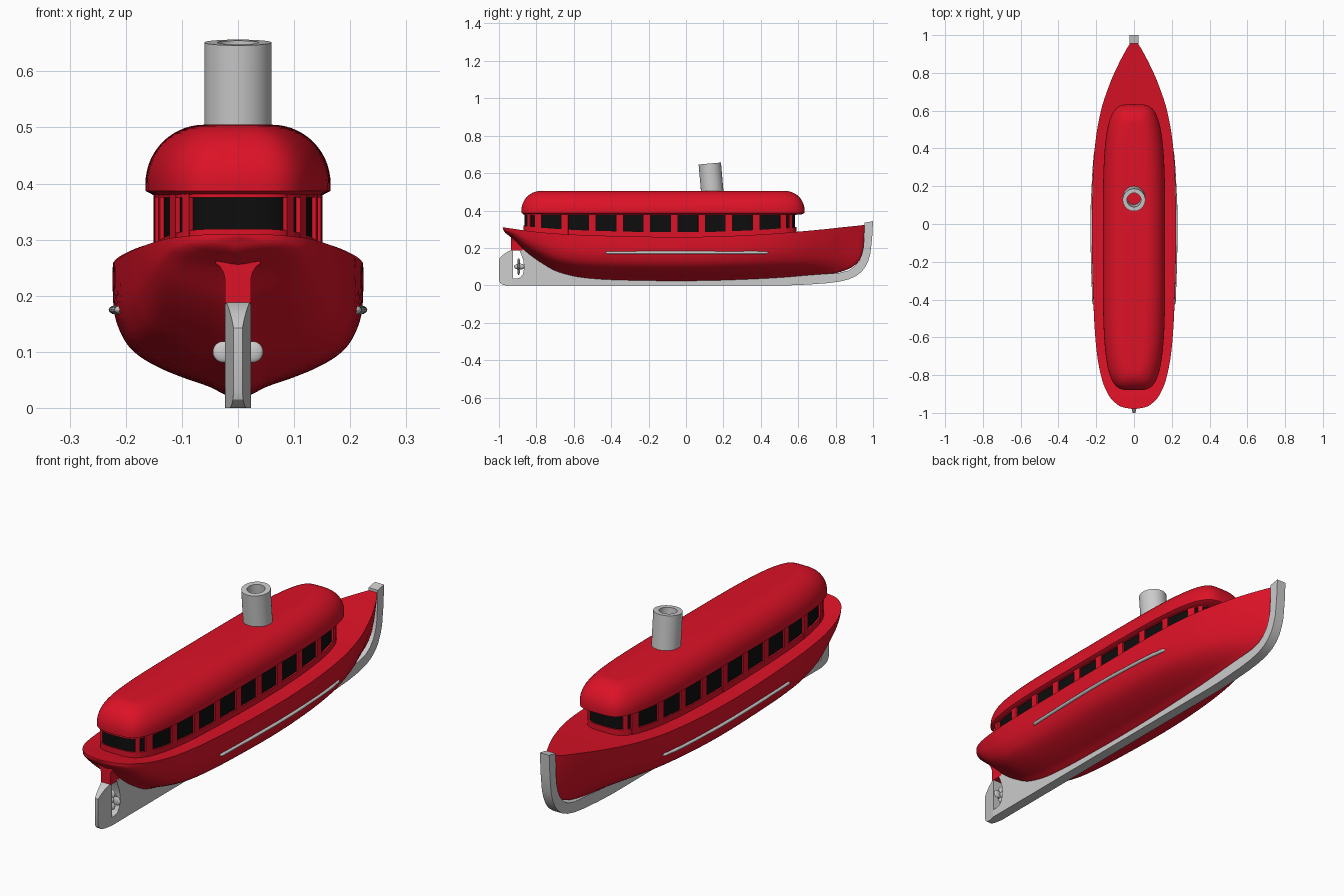
import bpy, bmesh, math
from mathutils import Vector, Matrix

if "Cube" in bpy.data.objects:
    bpy.data.objects.remove(bpy.data.objects["Cube"])


def material(name, rgb):
    m = bpy.data.materials.new(name)
    m.diffuse_color = (*rgb, 1)
    m.use_nodes = True
    m.node_tree.nodes["Principled BSDF"].inputs["Base Color"].default_value = m.diffuse_color
    return m


RED = material("red_paint", (0.72, 0.006, 0.02))
BLACK = material("dark_glass", (0.004, 0.004, 0.004))


def finish(name, bm, mat=None, angle=35):
    bmesh.ops.remove_doubles(bm, verts=bm.verts, dist=1e-5)
    bmesh.ops.recalc_face_normals(bm, faces=bm.faces)
    me = bpy.data.meshes.new(name)
    bm.to_mesh(me)
    bm.free()
    ob = bpy.data.objects.new(name, me)
    bpy.context.collection.objects.link(ob)
    if mat:
        me.materials.append(mat)
    bpy.ops.object.select_all(action='DESELECT')
    ob.select_set(True)
    bpy.context.view_layer.objects.active = ob
    bpy.ops.object.shade_smooth_by_angle(angle=math.radians(angle))
    return ob


def loft(name, rings, mat=None, caps=True, angle=35):
    bm = bmesh.new()
    vs = [[bm.verts.new(p) for p in r] for r in rings]
    n = len(vs[0])
    for a, b in zip(vs, vs[1:]):
        for i in range(n):
            j = (i + 1) % n
            bm.faces.new((a[i], a[j], b[j], b[i]))
    if caps:
        bm.faces.new(vs[0])
        bm.faces.new(vs[-1])
    return finish(name, bm, mat, angle)


def interp(table, t):
    """Smooth (Hermite) interpolation of table rows (t, values...)."""
    n = len(table)
    i = next((k for k in range(n - 2) if t < table[k + 1][0]), n - 2)

    def slope(k, c):
        a, b = table[max(k - 1, 0)], table[min(k + 1, n - 1)]
        return (b[c] - a[c]) / (b[0] - a[0])
    p, q = table[i], table[i + 1]
    h = q[0] - p[0]
    u = (t - p[0]) / h
    return [(2*u**3 - 3*u*u + 1) * p[c] + (u**3 - 2*u*u + u) * h * slope(i, c)
            + (3*u*u - 2*u**3) * q[c] + (u**3 - u*u) * h * slope(i + 1, c)
            for c in range(1, len(p))]


# Hull: y, half width, deck height, bottom height, V-shape amount
STATIONS = [
    (-.98, .004, .31, .306, 0), (-.97, .06, .309, .285, 0), (-.95, .095, .306, .268, 0),
    (-.92, .125, .302, .243, .1), (-.86, .157, .293, .18, .2), (-.78, .18, .284, .12, .2),
    (-.68, .197, .276, .065, .1), (-.52, .21, .268, .032, 0), (-.2, .221, .26, .02, 0),
    (.1, .222, .26, .02, 0), (.4, .208, .272, .03, .1), (.6, .175, .287, .042, .35),
    (.75, .125, .301, .057, .65), (.85, .08, .312, .08, .9), (.92, .043, .319, .125, 1),
    (.95, .024, .323, .2, 1), (.96, .015, .325, .3, 1)]
SECTION = [(0, 0, 0), (1, .1, .02), (2, .23, .08), (3, .4, .135), (4, .59, .205), (5, .76, .29),
           (6, .87, .38), (7, .94, .49), (8, .985, .62), (9, 1, .8), (10, 1, 1)]


def hull_ring(y):
    w, d, k, v = interp(STATIONS, y)
    half = []
    for i in range(41):
        xf, s = interp(SECTION, i / 4)
        s = max(s, 0)
        xf = xf * (1 - v) + s ** .55 * v
        half.append((w * xf, k + (d - k) * s))
    return [Vector((-x, y, z)) for x, z in half[:0:-1]] + [Vector((x, y, z)) for x, z in half]


ys = [a[0] + (b[0] - a[0]) * i / 5 for a, b in zip(STATIONS, STATIONS[1:]) for i in range(5)]
loft("hull", [hull_ring(y) for y in ys + [.96]], RED)


def sheer(y):
    return interp(STATIONS, y)[1]


# Red stern post with flared top
loft("stern_post", [[(-w, -.935, z), (w, -.935, z), (w, -.875, z), (-w, -.875, z)]
                    for w, z in [(.023, .185), (.023, .23), (.026, .242), (.032, .252), (.04, .258), (.04, .272)]],
     RED)


def plate(name, profile, half):
    """Side profile in (y, z) given thickness 2*half(y)."""
    return loft(name, [[(s * half(y), y, z) for y, z in profile] for s in (-1, 1)], angle=30)


# Keel and stem, with the propeller opening cut into its aft edge
plate("keel", [
    (-.93, 0), (.55, 0), (.65, .004), (.75, .011), (.82, .02), (.87, .032), (.91, .05), (.94, .074),
    (.96, .1), (.976, .135), (.986, .17), (.995, .25), (1, .343), (.955, .335), (.952, .25),
    (.948, .2), (.94, .165), (.925, .13), (.9, .1), (.87, .08), (.82, .067), (.6, .05), (0, .035),
    (-.52, .042), (-.68, .075), (-.785, .132), (-.85, .18), (-.9, .21), (-.885, .175), (-.87, .135),
    (-.865, .095), (-.872, .06), (-.885, .043), (-.9, .037), (-.93, .035)], lambda y: .023)

# Rudder tapering to its trailing edge
plate("rudder", [(-.925, 0), (-.925, .19), (-.94, .187), (-.965, .173), (-.985, .158), (-1, .143),
                 (-1, .03), (-.995, .015), (-.982, .004), (-.965, 0)],
      lambda y: .008 + (y + 1) / .075 * .015)

# Propeller
bm = bmesh.new()
parts = [((0, -.89, .1), (.016, .03, .016))]
for i in range(4):
    c, s = round(math.cos(i * math.pi / 2)), round(math.sin(i * math.pi / 2))
    parts.append(((.026 * c, -.895, .1 + .026 * s), (.019, .007, .019)))
for loc, scale in parts:
    bmesh.ops.create_uvsphere(bm, u_segments=20, v_segments=12, radius=1,
                              matrix=Matrix.LocRotScale(Vector(loc), None, Vector(scale)))
finish("propeller", bm)

# Rubbing strakes along both sides
for side, label in ((-1, "left"), (1, "right")):
    rings = []
    for i in range(41):
        u = -math.cos(math.pi * i / 40)
        y = .005 + .437 * u
        x = max((p for p in hull_ring(y) if p.x > 0), key=lambda p: -abs(p.z - .175)).x
        r = max(1e-3, min(1, math.sqrt(max(0, (1 - abs(u)) / .03))))
        rings.append([(side * (x - .003 + .012 * r * math.cos(a)), y, .175 + .008 * r * math.sin(a))
                      for a in [j * math.pi / 6 for j in range(12)]])
    loft("side_rail_" + label, rings, angle=60)


def oval(a, b, yc, z):
    """Squarish oval outline; z is a number or a function of y."""
    pts = []
    for i in range(128):
        t = 2 * math.pi * i / 128
        c, s = math.cos(t), math.sin(t)
        x = a * math.copysign(abs(c) ** .5, c)
        y = yc + b * math.copysign(abs(s) ** .5, s)
        pts.append((x, y, z(y) if callable(z) else z))
    return pts


# Cabin: glass core, sill following the deck, header band
CA, CB, CY = .15, .73, -.14
loft("window_glass", [oval(CA - .007, CB - .007, CY, z) for z in (.25, .385)], BLACK)
loft("cabin_sill", [oval(CA, CB, CY, lambda y: sheer(y) - .02), oval(CA, CB, CY, lambda y: sheer(y) + .025),
                    oval(CA - .012, CB - .012, CY, lambda y: sheer(y) + .025)], RED)
loft("cabin_header", [oval(CA, CB, CY, z) for z in (.375, .39)], RED)

# Window posts: ten per side plus two at each end
spots = []
for side in (-1, 1):
    for k in range(10):
        dy = -.793 + .146 * k - CY
        spots.append((side * CA * (1 - (dy / CB) ** 4) ** .25, dy, .035))
    for x in (-.093, .093):
        spots.append((x, side * CB * (1 - (x / CA) ** 4) ** .25, .02))
bm = bmesh.new()
for x, dy, width in spots:
    n = Vector((x ** 3 / CA ** 4, dy ** 3 / CB ** 4, 0)).normalized()
    rot = Matrix.Rotation(math.atan2(n.y, n.x), 4, 'Z')
    centre = Vector((x, dy + CY, .32)) - n * .007
    bmesh.ops.create_cube(bm, size=1, matrix=Matrix.Translation(centre) @ rot
                          @ Matrix.Diagonal((.015, width, .125, 1)))
finish("window_posts", bm, RED)

# Domed roof
prof = [(.017, .378), (0, .387)]
for i in range(15):
    a = math.pi / 2 * i / 14
    prof.append((.105 * (1 - math.cos(a)), .4 + .105 * math.sin(a)))
loft("cabin_roof", [oval(.165 - d, .757 - d, -.123, z) for d, z in prof], RED)

# Hollow raked funnel
tilt = Matrix.Translation((0, .14, .505)) @ Matrix.Rotation(math.radians(5), 4, 'X')
loft("funnel", [[tilt @ Vector((r * math.cos(a), r * math.sin(a), z))
                 for a in [j * math.pi / 24 for j in range(48)]]
                for r, z in [(.06, -.02), (.06, .147), (.037, .147), (.037, -.02), (.06, -.02)]], caps=False)
